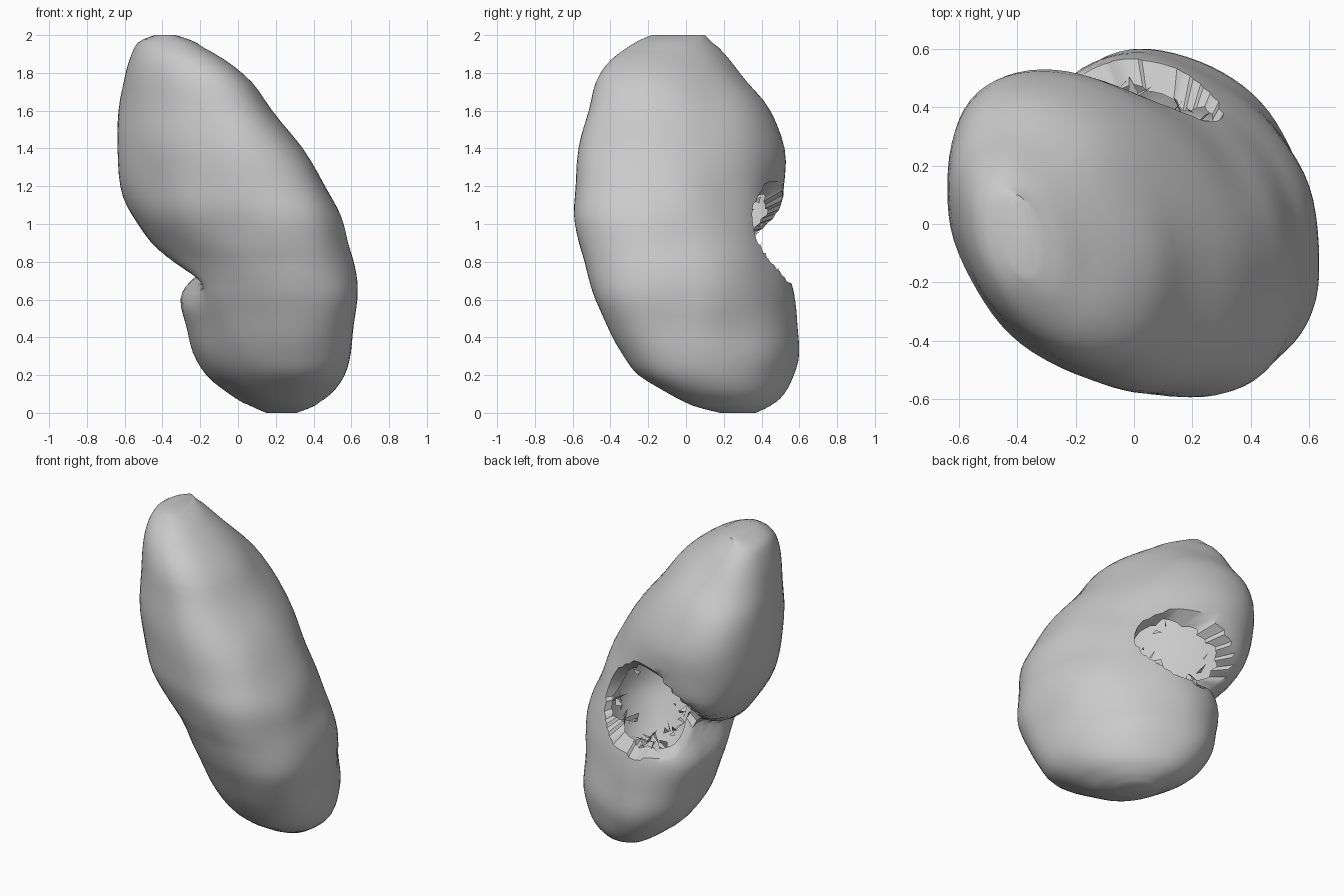
import bpy, bmesh, math, random
from mathutils import Vector, noise

random.seed(4)
cube = bpy.data.objects.get("Cube")
if cube:
    bpy.data.objects.remove(cube, do_unlink=True)

grey = bpy.data.materials.new("soft grey")
grey.use_nodes = True
colour = (0.59, 0.59, 0.59, 1)
grey.diffuse_color = colour
grey.node_tree.nodes["Principled BSDF"].inputs["Base Color"].default_value = colour

# Level cross-sections: height, left and right edge, front and back edge
SECTIONS = [(0, .15, .31, .18, .37), (.04, .06, .41, .03, .45),
            (.1, -.04, .49, -.1, .52), (.2, -.16, .56, -.26, .57),
            (.32, -.24, .6, -.34, .6), (.47, -.28, .62, -.42, .59),
            (.6, -.32, .635, -.48, .58), (.7, -.35, .63, -.51, .57),
            (.8, -.4, .61, -.535, .56), (.9, -.47, .58, -.565, .55),
            (1.05, -.57, .54, -.595, .53), (1.2, -.62, .46, -.585, .52),
            (1.4, -.64, .34, -.57, .52), (1.6, -.63, .18, -.51, .45),
            (1.75, -.6, .07, -.47, .33), (1.87, -.57, -.08, -.39, .23),
            (1.96, -.53, -.22, -.27, .14), (2, -.44, -.33, -.18, .1)]
STEPS, SIDES, SKEW = 3, 72, -.31
NOTCH = Vector((-1, 1, 0)).normalized()
SIDE = Vector((1, 1, 0)).normalized()


def blend(p0, p1, p2, p3, t):
    """Catmull-Rom blend of four sections."""
    return [.5 * (2 * b + (c - a) * t + (2 * a - 5 * b + 4 * c - d) * t ** 2
                  + (3 * b - a - 3 * c + d) * t ** 3)
            for a, b, c, d in zip(p0, p1, p2, p3)]


def boxy(value):
    return math.copysign(abs(value) ** .92, value)


def section_ring(bm, section):
    """Skewed, slightly boxy ellipse that touches all four section edges."""
    z, left, right, front, back = section
    centre = Vector(((left + right) / 2, (front + back) / 2, z))
    angles = [math.tau * i / SIDES for i in range(SIDES)]
    across = [SKEW * boxy(math.cos(a)) + math.sqrt(1 - SKEW ** 2) * boxy(math.sin(a))
              for a in angles]
    reach = max(across)
    ring = []
    for a, y in zip(angles, across):
        offset = Vector(((right - left) / 2 * boxy(math.cos(a)),
                         (back - front) / 2 * y / reach, 0))
        ring.append(bm.verts.new(centre + offset - dent(centre, offset)))
    return ring


def dent(centre, offset):
    """Inward pull of the notch, which climbs from one side to the other."""
    depth = max(0, offset.dot(NOTCH))
    b = (centre + offset).dot(SIDE)
    spread = .08 + .12 * max(b, 0)
    level = math.exp(-.5 * ((centre.z - .8 - .49 * b) / spread) ** 2)
    strength = min(max(.5 - .6 * b, .2), .68)
    return NOTCH * depth * level * strength


def finish(bm, name):
    mesh = bpy.data.meshes.new(name)
    bm.to_mesh(mesh)
    bm.free()
    mesh.materials.append(grey)
    obj = bpy.data.objects.new(name, mesh)
    bpy.context.collection.objects.link(obj)
    return obj


# Body lofted through the sections
bm = bmesh.new()
last = len(SECTIONS) - 1
rings = []
for k in range(last):
    near = [SECTIONS[min(max(k + o, 0), last)] for o in (-1, 0, 1, 2)]
    rings += [section_ring(bm, blend(*near, s / STEPS)) for s in range(STEPS)]
rings.append(section_ring(bm, SECTIONS[last]))
for low, high in zip(rings, rings[1:]):
    for i in range(SIDES):
        j = (i + 1) % SIDES
        bm.faces.new((low[i], low[j], high[j], high[i]))
bm.faces.new(rings[0][::-1])
bm.faces.new(rings[-1])

# Gentle lumps
bm.normal_update()
for v in bm.verts:
    if .05 < v.co.z < 1.95:
        v.co += v.normal * noise.noise(v.co * 3.5) * .012

# Open hollow in the notch
HOLE, RADII = Vector((-.03, .43, .93)), Vector((.32, .33, .27))


def in_hole(face):
    offset = face.calc_center_median() - HOLE
    return sum((o / r) ** 2 for o, r in zip(offset, RADII)) < 1


bmesh.ops.delete(bm, geom=[f for f in bm.faces if in_hole(f)], context='FACES')
rim = [e for e in bm.edges if e.is_boundary]
rim_verts = list({v for e in rim for v in e.verts})
for _ in range(3):
    bmesh.ops.smooth_vert(bm, verts=rim_verts, factor=.5,
                          use_axis_x=True, use_axis_y=True, use_axis_z=True)

# Lip folded inward with an uneven edge
inside = Vector((.1, .05, .9))
lip = [g for g in bmesh.ops.extrude_edge_only(bm, edges=rim)["geom"]
       if isinstance(g, bmesh.types.BMVert)]
for v in lip:
    v.co = v.co.lerp(inside, .18 + .12 * noise.noise(v.co * 9))
lip_points = [v.co.copy() for v in lip]
body = finish(bm, "bean_body")

# Torn flakes around the opening, mostly along its lower edge
bm = bmesh.new()
middle = sum(lip_points, Vector()) / len(lip_points)
low_points = [p for p in lip_points if p.z < middle.z]
for k in range(36):
    source = lip_points if k % 3 == 0 else low_points
    start = random.choice(source).lerp(middle, random.uniform(0, .35))
    bm.faces.new([bm.verts.new(start + Vector([random.uniform(-.045, .045) for _ in range(3)]))
                  for _ in range(3)])
finish(bm, "torn_flakes")

# Smooth shading on the body
bpy.ops.object.select_all(action='DESELECT')
body.select_set(True)
bpy.context.view_layer.objects.active = body
bpy.ops.object.shade_smooth_by_angle(angle=math.radians(40))
